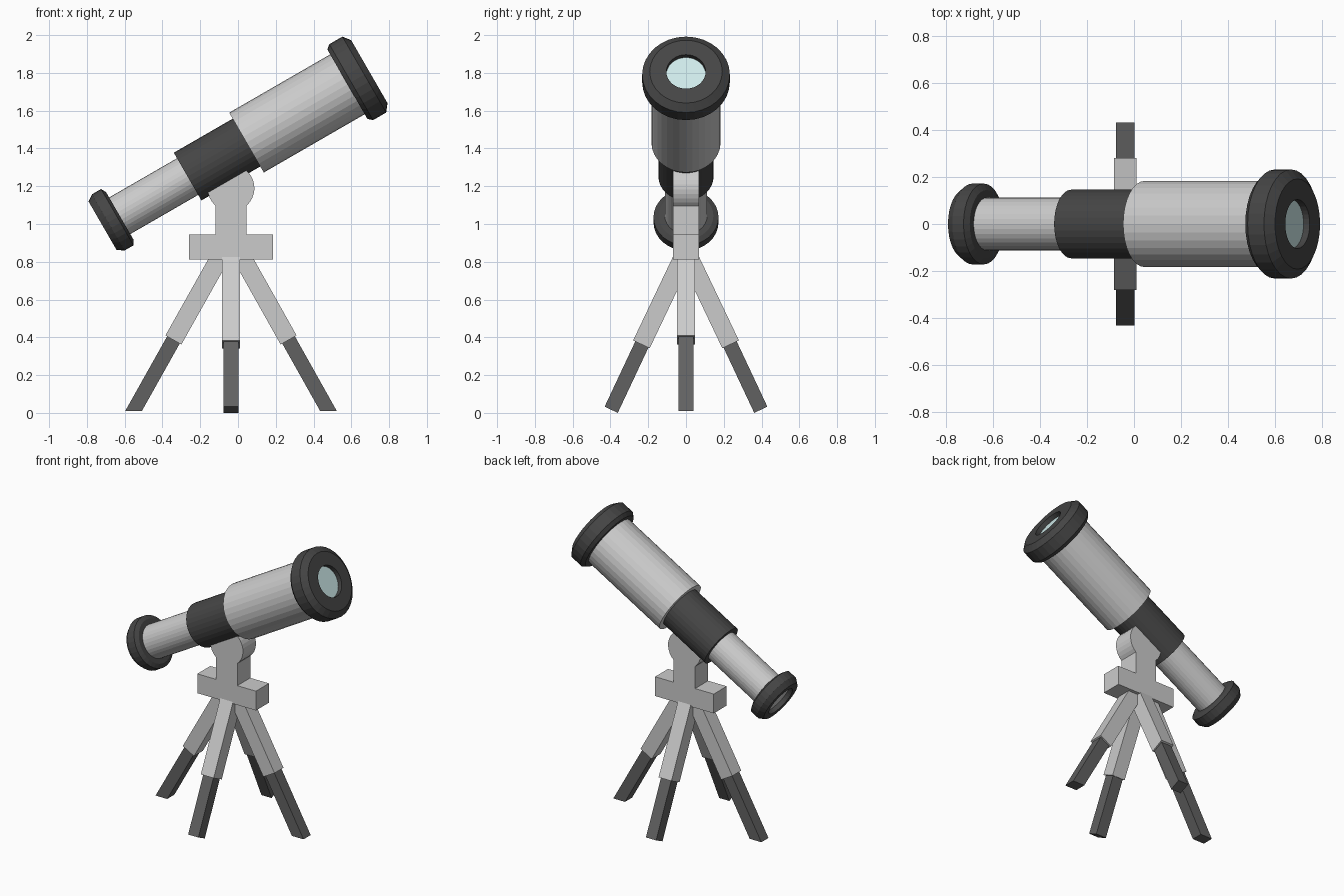
import bpy, bmesh
from math import sin, cos, pi, radians
from mathutils import Vector, Matrix

if "Cube" in bpy.data.objects:
    bpy.data.objects.remove(bpy.data.objects["Cube"])

SIDES = 32
CX = -0.037                      # x centre of the stand
AXIS = Matrix.Translation((0.045, 0, 1.431)) @ Matrix.Rotation(radians(60), 4, 'Y')


def material(name, rgb):
    m = bpy.data.materials.new(name)
    m.diffuse_color = (*rgb, 1)
    m.use_nodes = True
    m.node_tree.nodes["Principled BSDF"].inputs["Base Color"].default_value = m.diffuse_color
    return m


dark = material("dark", (0.06, 0.06, 0.06))
leg_dark = material("leg_dark", (0.12, 0.12, 0.12))
glass = material("glass", (0.62, 0.82, 0.82))


def finish(name, bm, mat=None):
    bmesh.ops.recalc_face_normals(bm, faces=bm.faces)
    me = bpy.data.meshes.new(name)
    bm.to_mesh(me)
    bm.free()
    if mat:
        me.materials.append(mat)
    ob = bpy.data.objects.new(name, me)
    bpy.context.collection.objects.link(ob)
    return ob


def lathe(name, profile, mat=None, ring=False):
    """Revolve (position, radius) points around the tilted tube axis."""
    bm = bmesh.new()
    loops = [[bm.verts.new((r * cos(2 * pi * i / SIDES), r * sin(2 * pi * i / SIDES), s))
              for i in range(SIDES)] for s, r in profile]
    pairs = list(zip(loops, loops[1:]))
    if ring:
        pairs.append((loops[-1], loops[0]))
    else:
        bm.faces.new(loops[0])
        bm.faces.new(loops[-1])
    for a, b in pairs:
        for i in range(SIDES):
            j = (i + 1) % SIDES
            bm.faces.new((a[i], a[j], b[j], b[i]))
    bm.transform(AXIS)
    return finish(name, bm, mat)


def beam(name, top, end, width, mat=None, floor=None):
    """Square bar between two points; floor slides the lower end to a level cut."""
    top, end = Vector(top), Vector(end)
    d = (end - top).normalized()
    side = Vector((0, 1, 0)) if abs(d.x) > abs(d.y) else Vector((1, 0, 0))
    other = d.cross(side)
    bm = bmesh.new()
    quads = []
    for p in (top, end):
        quad = []
        for u, v in ((-1, -1), (1, -1), (1, 1), (-1, 1)):
            co = p + (side * u + other * v) * width / 2
            if floor is not None and p is end:
                co += d * ((floor - co.z) / d.z)
            quad.append(bm.verts.new(co))
        quads.append(quad)
    a, b = quads
    bm.faces.new(a)
    bm.faces.new(b)
    for i in range(4):
        j = (i + 1) % 4
        bm.faces.new((a[i], a[j], b[j], b[i]))
    return finish(name, bm, mat)


# Telescope tubes
lathe("small_tube", [(-0.85, 0.112), (-0.30, 0.112)])
lathe("middle_tube", [(-0.36, 0.146), (0.05, 0.146)], dark)
lathe("large_tube", [(0, 0.183), (0.70, 0.183)])

# End rings and front lens
lathe("eyepiece_ring", [(-0.88, 0.105), (-0.88, 0.148), (-0.845, 0.172), (-0.79, 0.172),
                        (-0.775, 0.145), (-0.775, 0.105)], dark, ring=True)
lathe("front_ring", [(0.751, 0.104), (0.751, 0.192), (0.72, 0.232), (0.64, 0.232),
                     (0.617, 0.212), (0.617, 0.175), (0.69, 0.104)], dark, ring=True)
lathe("front_lens", [(0.695, 0.106), (0.721, 0.106)], glass)

# Mount: crossbar, column and round pivot as one extruded outline
right = [(0.222, 0.813), (0.222, 0.945), (0.081, 0.945)]
arc = [(0.124 * cos(t), 1.19 + 0.124 * sin(t))
       for t in (radians(-49.2 + 278.4 * i / 24) for i in range(25))]
outline = right + arc + [(-x, z) for x, z in reversed(right)]
bm = bmesh.new()
face = bm.faces.new([bm.verts.new((CX + x, -0.07, z)) for x, z in outline])
out = bmesh.ops.extrude_face_region(bm, geom=[face])
bmesh.ops.translate(bm, vec=(0, 0.14, 0),
                    verts=[v for v in out["geom"] if isinstance(v, bmesh.types.BMVert)])
finish("mount", bm)

# Four telescoping legs
for s, a, b in ((-1, "left", "front"), (1, "right", "back")):
    hip, knee, foot = [(CX + s * o, 0, z) for o, z in ((0.05, 0.84), (0.305, 0.386), (0.516, 0.01))]
    beam(a + "_leg_upper", hip, knee, 0.097)
    beam(a + "_leg_lower", hip, foot, 0.077, leg_dark, floor=0.01)
    hip, knee, foot = [(CX, s * o, z) for o, z in ((0.009, 0.84), (0.236, 0.363), (0.396, 0.0165))]
    beam(b + "_leg_upper", hip, knee, 0.097)
    beam(b + "_leg_lower", hip, foot, 0.077, leg_dark)
